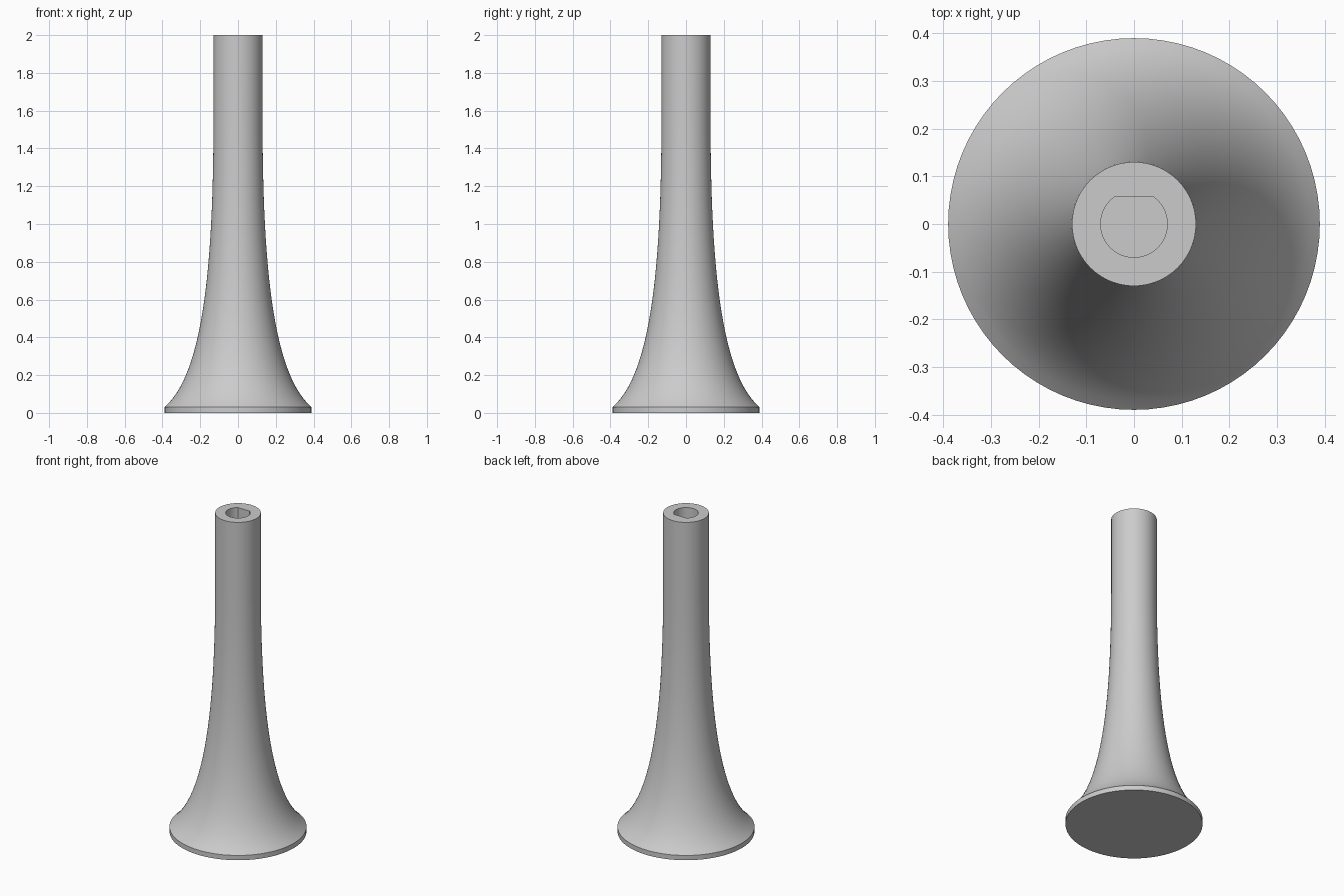
import bpy, bmesh, math
from mathutils import Vector
from mathutils.geometry import interpolate_bezier

cube = bpy.data.objects.get("Cube")
if cube:
    bpy.data.objects.remove(cube, do_unlink=True)

SEGMENTS = 80
HEIGHT = 2.0
BORE_RADIUS = 0.07
BORE_FLAT = BORE_RADIUS * math.sin(math.radians(54))
BORE_DEPTH = 0.4

grey = bpy.data.materials.new("light grey")
grey.use_nodes = True
grey.diffuse_color = (0.6, 0.6, 0.6, 1)
grey.node_tree.nodes["Principled BSDF"].inputs["Base Color"].default_value = (0.6, 0.6, 0.6, 1)


def add_ring(bm, radius, z, flat=None):
    """Circle of vertices; with flat, the +y side is cut off straight."""
    verts = []
    for i in range(SEGMENTS):
        a = math.tau * i / SEGMENTS
        r = radius
        if flat and math.sin(a) * radius > flat:
            r = flat / math.sin(a)
        verts.append(bm.verts.new((r * math.cos(a), r * math.sin(a), z)))
    return verts


bm = bmesh.new()

# Base disc edge, flared sweep, straight neck
flare = interpolate_bezier(Vector((0.39, 0.03, 0)), Vector((0.19, 0.2, 0)),
                           Vector((0.13, 0.75, 0)), Vector((0.13, 1.55, 0)), 28)
rings = [add_ring(bm, 0.39, 0)]
rings += [add_ring(bm, p.x, p.y) for p in flare]
rings.append(add_ring(bm, 0.13, HEIGHT))

# D-shaped socket going down from the top
rings.append(add_ring(bm, BORE_RADIUS, HEIGHT, BORE_FLAT))
rings.append(add_ring(bm, BORE_RADIUS, HEIGHT - BORE_DEPTH, BORE_FLAT))

for low, high in zip(rings, rings[1:]):
    for i in range(SEGMENTS):
        j = (i + 1) % SEGMENTS
        bm.faces.new((low[i], low[j], high[j], high[i]))
bm.faces.new(list(reversed(rings[0])))   # underside
bm.faces.new(rings[-1])                  # socket floor
bmesh.ops.recalc_face_normals(bm, faces=bm.faces)

mesh = bpy.data.meshes.new("flared_stem")
bm.to_mesh(mesh)
bm.free()
mesh.materials.append(grey)
stem = bpy.data.objects.new("flared_stem", mesh)
bpy.context.collection.objects.link(stem)

bpy.ops.object.select_all(action="DESELECT")
stem.select_set(True)
bpy.context.view_layer.objects.active = stem
bpy.ops.object.shade_smooth_by_angle(angle=math.radians(30))
